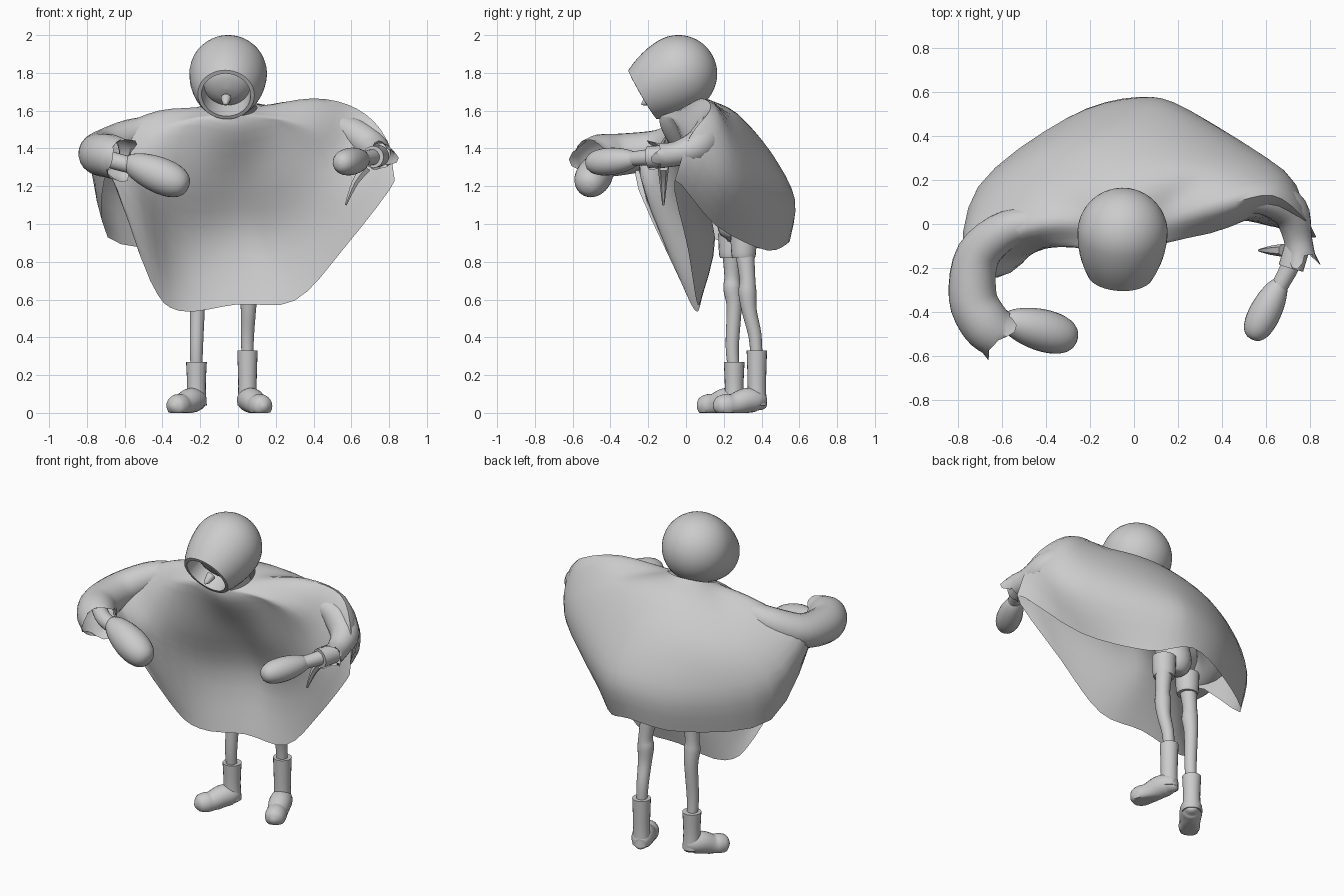
import bpy, math
from mathutils import Vector

if "Cube" in bpy.data.objects:
    bpy.data.objects.remove(bpy.data.objects["Cube"])


def build(name, verts, faces, angle=50):
    me = bpy.data.meshes.new(name)
    me.from_pydata([tuple(v) for v in verts], [], faces)
    me.update()
    ob = bpy.data.objects.new(name, me)
    bpy.context.collection.objects.link(ob)
    bpy.ops.object.select_all(action='DESELECT')
    ob.select_set(True)
    bpy.context.view_layer.objects.active = ob
    bpy.ops.object.shade_smooth_by_angle(angle=math.radians(angle))
    return ob


def spline(pts, steps=4, closed=False):
    """Smooth curve passing through every given point."""
    pts = [Vector(p) for p in pts]
    n = len(pts)
    at = (lambda i: pts[i % n]) if closed else (lambda i: pts[min(max(i, 0), n - 1)])
    out = []
    for i in range(n if closed else n - 1):
        a, b, c, d = at(i - 1), at(i), at(i + 1), at(i + 2)
        for k in range(steps):
            t = k / steps
            out.append(0.5 * (2 * b + (c - a) * t + (2 * a - 5 * b + 4 * c - d) * t * t
                              + (3 * b - a - 3 * c + d) * t ** 3))
    return out if closed else out + [pts[-1]]


def skin(name, rings, caps=False, angle=50):
    """Join closed rings of equal length into one surface."""
    n = len(rings[0])
    verts = [v for r in rings for v in r]
    faces = [(i * n + j, i * n + (j + 1) % n, (i + 1) * n + (j + 1) % n, (i + 1) * n + j)
             for i in range(len(rings) - 1) for j in range(n)]
    if caps:
        faces += [tuple(range(n))[::-1], tuple(range(len(verts) - n, len(verts)))]
    return build(name, verts, faces, angle)


def tube(name, path, caps=True, sides=20, rag=0.0, floor=None):
    """Tube along (x, y, z, radius) points; rag makes the last ring jagged."""
    pts = spline(path)
    pos = [p.to_3d() for p in pts]
    q, last, rings = None, None, []
    for i, p in enumerate(pts):
        tan = (pos[min(i + 1, len(pos) - 1)] - pos[max(i - 1, 0)]).normalized()
        q = tan.to_track_quat('Z', 'Y') if q is None else last.rotation_difference(tan) @ q
        last = tan
        ring = []
        for j in range(sides):
            a = 2 * math.pi * j / sides
            end = rag * math.sin(j * 0.95) if i == len(pts) - 1 else 0
            v = pos[i] + q @ Vector(((p[3] + end * .5) * math.cos(a),
                                     (p[3] + end * .5) * math.sin(a), end))
            if floor is not None:
                v.z = max(v.z, floor)
            ring.append(v)
        rings.append(ring)
    return skin(name, rings, caps)


def lathe(name, profile, origin, axis, sides=40):
    """Revolve (radius, distance) pairs about an axis."""
    q = Vector(axis).to_track_quat('Z', 'Y')
    rings = [[Vector(origin) + q @ Vector((r * math.cos(2 * math.pi * j / sides),
                                           r * math.sin(2 * math.pi * j / sides), t))
              for j in range(sides)] for r, t in profile]
    return skin(name, rings, True)


# Poncho: rings run from the front centre, round the +x arm, the back, the -x arm
neck = []
for k in range(12):
    a = 2 * math.pi * k / 12
    neck.append((-0.04 + .14 * math.sin(a), -0.01 - .13 * math.cos(a), 1.615 - .045 * math.cos(a)))
shoulders = [(-.02, -.12, 1.48), (.2, -.06, 1.52), (.38, -.03, 1.53), (.4, .08, 1.665),
             (.36, .22, 1.59), (.18, .26, 1.59), (-.02, .27, 1.58), (-.2, .25, 1.55),
             (-.4, .14, 1.53), (-.42, 0, 1.6), (-.42, -.09, 1.51), (-.22, -.11, 1.52)]
ribs = [(-.02, .04, 1.22), (.22, .02, 1.25), (.53, .02, 1.37), (.63, .13, 1.61),
        (.62, .26, 1.42), (.27, .41, 1.38), (0, .45, 1.38), (-.28, .39, 1.37),
        (-.57, .21, 1.36), (-.67, -.08, 1.5), (-.53, -.16, 1.32), (-.28, -.04, 1.22)]
waist = [(0, .15, .93), (.22, .12, .93), (.62, -.01, 1.12), (.78, .02, 1.46),
         (.69, .22, 1.22), (.25, .52, 1.12), (.02, .575, 1.13), (-.31, .48, 1.1),
         (-.71, .17, 1.17), (-.77, -.2, 1.44), (-.56, -.22, 1.18), (-.32, .05, .92)]
hem = [(0, .075, .575), (.3, .055, .595), (.56, .01, .87), (.83, -.06, 1.23),
       (.53, .16, .99), (.25, .43, .86), (.02, .55, .91), (-.3, .45, .87),
       (-.69, .13, .93), (-.68, -.27, 1.27), (-.465, -.03, .7), (-.31, .05, .54)]
cols = [spline(c) for c in zip(neck, shoulders, ribs, waist, hem)]
skin("poncho", [spline(r, closed=True) for r in zip(*cols)])

# Sleeves draped over the bent arms
tube("sleeve_a", [(-.4, .01, 1.52, .06), (-.57, -.02, 1.47, .085), (-.71, -.14, 1.4, .1),
                  (-.735, -.33, 1.37, .11), (-.68, -.45, 1.36, .115),
                  (-.62, -.5, 1.34, .11)], caps=False, rag=.03)
tube("sleeve_b", [(.5, .11, 1.53, .06), (.61, .12, 1.48, .085), (.71, .06, 1.41, .085),
                  (.745, -.06, 1.37, .065), (.76, -.16, 1.36, .068)], caps=False, rag=.04)
tube("cuff_tatter", [(.68, -.12, 1.3, .03), (.62, -.12, 1.22, .02), (.57, -.12, 1.1, .006)], sides=6)

# Wrists and mitten hands
tube("forearm_a", [(-.73, -.36, 1.36, .045), (-.64, -.43, 1.33, .045), (-.52, -.455, 1.3, .045)])
tube("forearm_b", [(.73, .02, 1.38, .045), (.735, -.13, 1.36, .045), (.66, -.29, 1.345, .038)])
tube("wrist_band", [(.745, -.1, 1.36, .058), (.715, -.2, 1.355, .058)])
for name, start, tip, width in (("mitten_a", (-.6, -.435, 1.335), (-.265, -.525, 1.195), .102),
                                ("mitten_b", (.675, -.25, 1.345), (.535, -.525, 1.32), .077)):
    axis = Vector(tip) - Vector(start)
    prof = [(width * math.sin(math.pi * k / 16) ** .8 * (.92 - .14 * math.cos(math.pi * k / 16)) + .001,
             axis.length * (1 - math.cos(math.pi * k / 16)) / 2) for k in range(17)]
    lathe(name, prof, start, axis, 24)

# Round hood tapering to a tilted face opening
FACE = Vector((-.05, -.86, -.5))
HEAD = Vector((-.052, -.04, 1.795))
back = [(.205 * math.sin(math.pi * k / 24) + .0005, -.205 * math.cos(math.pi * k / 24))
        for k in range(13)]
front = [(.205 - .055 * (k / 6) ** 2, .22 * k / 6) for k in range(1, 7)]
lathe("hood", back + front + [(.13, .222), (.122, .12)], HEAD, FACE)
lathe("face", [(.122, .12), (.1, .142), (.06, .158), (.001, .165)], HEAD, FACE)
lathe("nose", [(.028, 0), (.018, .045), (.004, .065)], (-.063, -.18, 1.665), FACE, 10)

# Slim body hidden under the poncho
tube("torso", [(-.08, .27, .9, .05), (-.08, .27, .98, .1), (-.06, .2, 1.25, .09),
               (-.05, .07, 1.5, .09), (-.05, 0, 1.62, .08)])

# Legs, short trouser cuffs and boots
legs = (("a", (-.22, .255), (-.215, .245, .66), (-.2, .24, .9), (-.315, .12), .27, .055),
        ("b", (.05, .375), (.055, .325, .64), (.03, .305, .9), (.118, .21), .33, .054))
for tag, (ax, ay), knee, hip, (tx, ty), top, r in legs:
    kx, ky, kz = knee
    hx, hy, hz = hip
    tube("leg_" + tag, [(ax, ay, top - .06, .03), (ax, ay - .01, top + .08, .035),
                        (kx, ky + .01, kz - .1, .04), (kx, ky, kz, .048),
                        (kx, ky, kz + .07, .042), (hx, hy, hz, .055)])
    tube("trouser_cuff_" + tag, [(hx, hy, .82, .06), (hx, hy, .85, .066), (hx, hy, .95, .07)])
    tube("boot_shaft_" + tag, [(ax, ay, .04, r), (ax, ay, .14, r * .9), (ax, ay, top, r)])
    dx, dy = tx - ax, ty - ay
    foot = [(-.28, .05, .01), (-.22, .05, .036), (0, .065, .06), (.35, .065, .066),
            (.75, .042, .06), (1, .038, .062), (1.24, .034, .05), (1.38, .03, .012)]
    tube("boot_foot_" + tag, [(ax + dx * t, ay + dy * t, z, w) for t, z, w in foot], floor=0.0)
